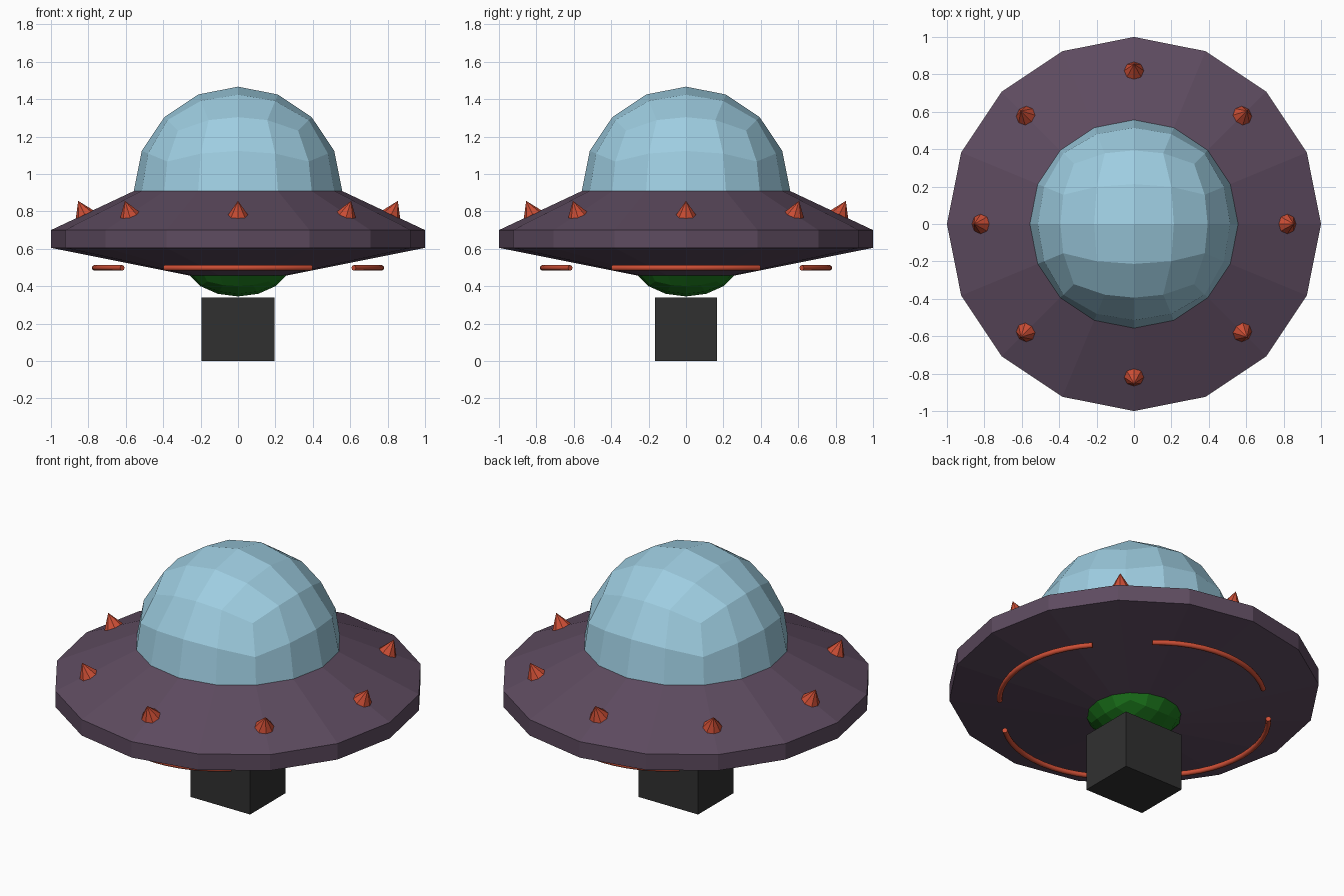
import bpy, bmesh, math
from mathutils import Vector, Matrix

if "Cube" in bpy.data.objects:
    bpy.data.objects.remove(bpy.data.objects["Cube"])


def material(name, rgb):
    m = bpy.data.materials.new(name)
    m.diffuse_color = (*rgb, 1)
    m.use_nodes = True
    m.node_tree.nodes["Principled BSDF"].inputs["Base Color"].default_value = m.diffuse_color
    return m


PURPLE = material("hull purple", (0.11, 0.07, 0.115))
BLUE = material("glass blue", (0.34, 0.61, 0.75))
RED = material("light red", (0.60, 0.075, 0.035))
GREEN = material("glow green", (0.012, 0.19, 0.012))
DARK = material("dark", (0.03, 0.03, 0.03))


def finish(bm, name, mat):
    bmesh.ops.recalc_face_normals(bm, faces=bm.faces)
    me = bpy.data.meshes.new(name)
    bm.to_mesh(me)
    bm.free()
    me.materials.append(mat)
    ob = bpy.data.objects.new(name, me)
    bpy.context.collection.objects.link(ob)
    return ob


def quad_sphere_half(name, mat, radius, height, z, sign):
    """Half of a cube-based sphere, four quads per cube edge."""
    bm = bmesh.new()
    bmesh.ops.create_cube(bm, size=2)
    bmesh.ops.subdivide_edges(bm, edges=bm.edges, cuts=3, use_grid_fill=True)
    for v in bm.verts:
        v.co = Vector([math.tan(c * math.pi / 4) for c in v.co]).normalized()
    hidden = [v for v in bm.verts if v.co.z * sign < -0.01]
    bmesh.ops.delete(bm, geom=hidden, context='VERTS')
    rim = [e for e in bm.edges if e.is_boundary]
    bmesh.ops.contextual_create(bm, geom=rim)
    for v in bm.verts:
        v.co = Vector((v.co.x * radius, v.co.y * radius, z + v.co.z * height))
    return finish(bm, name, mat)


# Saucer hull: 16-sided turned profile
profile = [(0.26, 0.457), (1.0, 0.605), (1.0, 0.70), (0.55, 0.912)]
SIDES = 16
bm = bmesh.new()
rings = [[bm.verts.new((r * math.cos(2 * math.pi * i / SIDES),
                        r * math.sin(2 * math.pi * i / SIDES), z))
          for i in range(SIDES)] for r, z in profile]
for low, high in zip(rings, rings[1:]):
    for i in range(SIDES):
        j = (i + 1) % SIDES
        bm.faces.new((low[i], low[j], high[j], high[i]))
bm.faces.new(rings[0])
bm.faces.new(rings[-1])
finish(bm, "saucer_hull", PURPLE)

# Glass dome above and flattened glow dome below
quad_sphere_half("cockpit_dome", BLUE, 0.557, 0.557, 0.91, 1)
quad_sphere_half("belly_dome", GREEN, 0.285, 0.19, 0.535, -1)

# Base block
bm = bmesh.new()
bmesh.ops.create_cube(bm, size=1, matrix=Matrix.Translation((0, 0, 0.17))
                      @ Matrix.Diagonal((0.392, 0.332, 0.34, 1)))
finish(bm, "base_block", DARK)

# Ring of cone lights standing square to the sloping hull top
tilt = math.atan2(0.212, 0.45)
for k in range(8):
    bm = bmesh.new()
    place = (Matrix.Rotation(k * math.pi / 4, 4, 'Z')
             @ Matrix.Translation((0.82, 0, 0.783))
             @ Matrix.Rotation(tilt, 4, 'Y') @ Matrix.Translation((0, 0, 0.04)))
    bmesh.ops.create_cone(bm, cap_ends=True, segments=8, radius1=0.053,
                          radius2=0, depth=0.082, matrix=place)
    finish(bm, f"cone_light_{k + 1}", RED)

# Four curved tubes floating under the hull
R, HALF, STEPS = 0.588, math.radians(41.6), 12
for k in range(4):
    cu = bpy.data.curves.new(f"under_tube_{k + 1}", 'CURVE')
    cu.dimensions = '3D'
    cu.bevel_depth = 0.015
    cu.bevel_resolution = 2
    cu.use_fill_caps = True
    sp = cu.splines.new('POLY')
    sp.points.add(STEPS)
    for i, p in enumerate(sp.points):
        a = HALF * (2 * i / STEPS - 1)
        p.co = (0.767 - R + R * math.cos(a), R * math.sin(a), 0.498, 1)
    cu.materials.append(RED)
    ob = bpy.data.objects.new(cu.name, cu)
    ob.rotation_euler.z = k * math.pi / 2
    bpy.context.collection.objects.link(ob)
